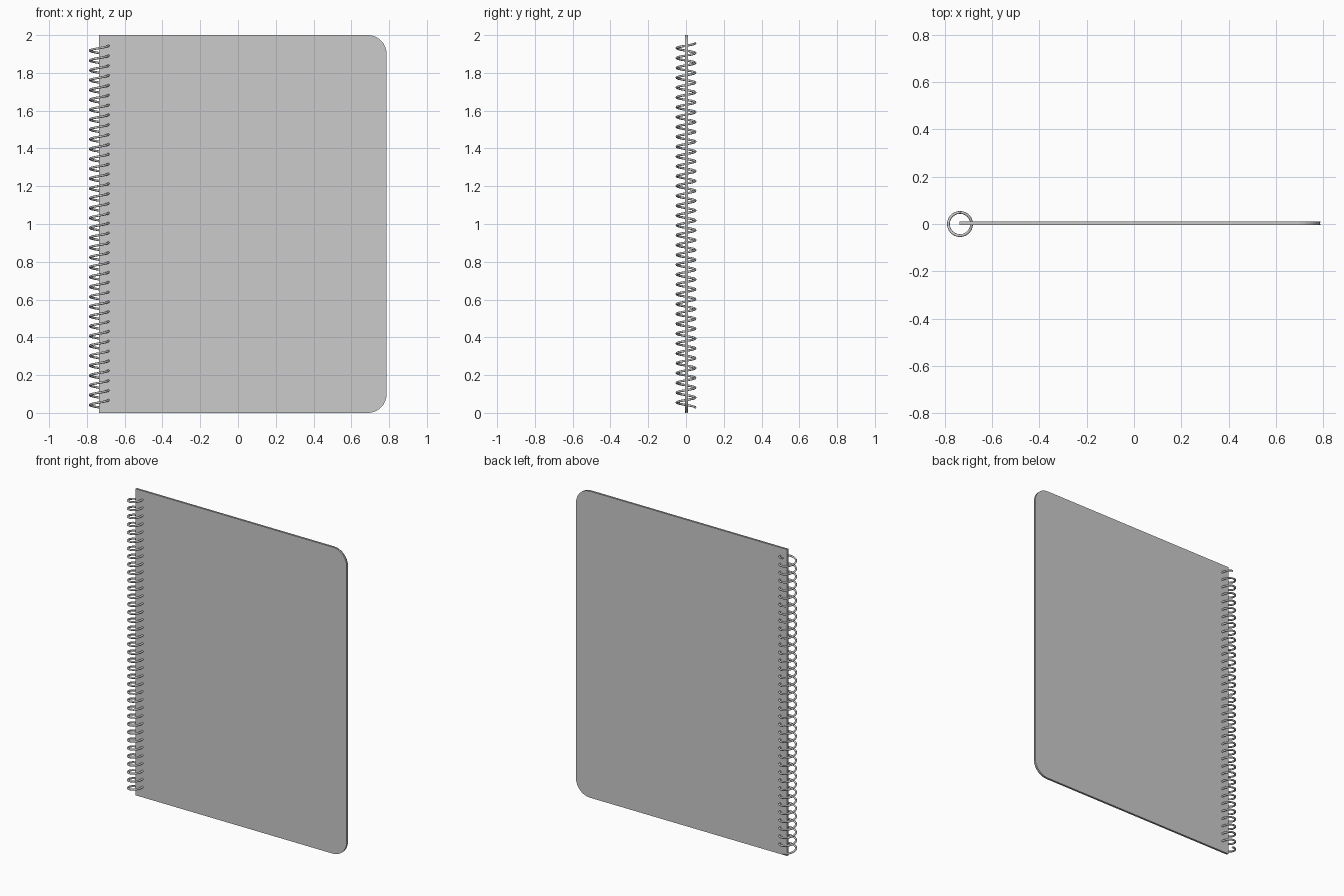
import bpy, bmesh, math

if "Cube" in bpy.data.objects:
    bpy.data.objects.remove(bpy.data.objects["Cube"])

X0, X1, H, R = -0.737, 0.787, 2.0, 0.10


def sheet(name, y0, y1, inset=0.0):
    """Flat sheet in the XZ plane with rounded outer corners."""
    pts = [(X0, inset)]
    for cz, start in ((R, -90), (H - R, 0)):
        for i in range(13):
            a = math.radians(start + 90 * i / 12)
            r = R - inset
            pts.append((X1 - R + r * math.cos(a), cz + r * math.sin(a)))
    pts.append((X0, H - inset))
    bm = bmesh.new()
    face = bm.faces.new([bm.verts.new((x, y0, z)) for x, z in pts])
    ext = bmesh.ops.extrude_face_region(bm, geom=[face])
    verts = [v for v in ext["geom"] if isinstance(v, bmesh.types.BMVert)]
    bmesh.ops.translate(bm, verts=verts, vec=(0, y1 - y0, 0))
    bmesh.ops.recalc_face_normals(bm, faces=bm.faces)
    me = bpy.data.meshes.new(name)
    bm.to_mesh(me)
    bm.free()
    ob = bpy.data.objects.new(name, me)
    bpy.context.collection.objects.link(ob)
    return ob


# covers with the paper block between them
sheet("front_cover", -0.004, -0.001)
sheet("paper_block", -0.001, 0.007, 0.002)
sheet("back_cover", 0.007, 0.010)

# spiral binding: right-handed wire helix
TURNS, STEPS = 37, 24
z0, z1, rad, cx = 0.029, 1.957, 0.049, -0.735
cu = bpy.data.curves.new("spiral_binding", "CURVE")
cu.dimensions = "3D"
cu.bevel_depth = 0.006
cu.bevel_resolution = 2
cu.use_fill_caps = True
sp = cu.splines.new("POLY")
n = TURNS * STEPS
sp.points.add(n)
for i, p in enumerate(sp.points):
    a = math.pi / 2 + 2 * math.pi * i / STEPS
    p.co = (cx + rad * math.cos(a), rad * math.sin(a), z0 + (z1 - z0) * i / n, 1)
sp.use_smooth = True
wire = bpy.data.objects.new("spiral_binding", cu)
bpy.context.collection.objects.link(wire)
